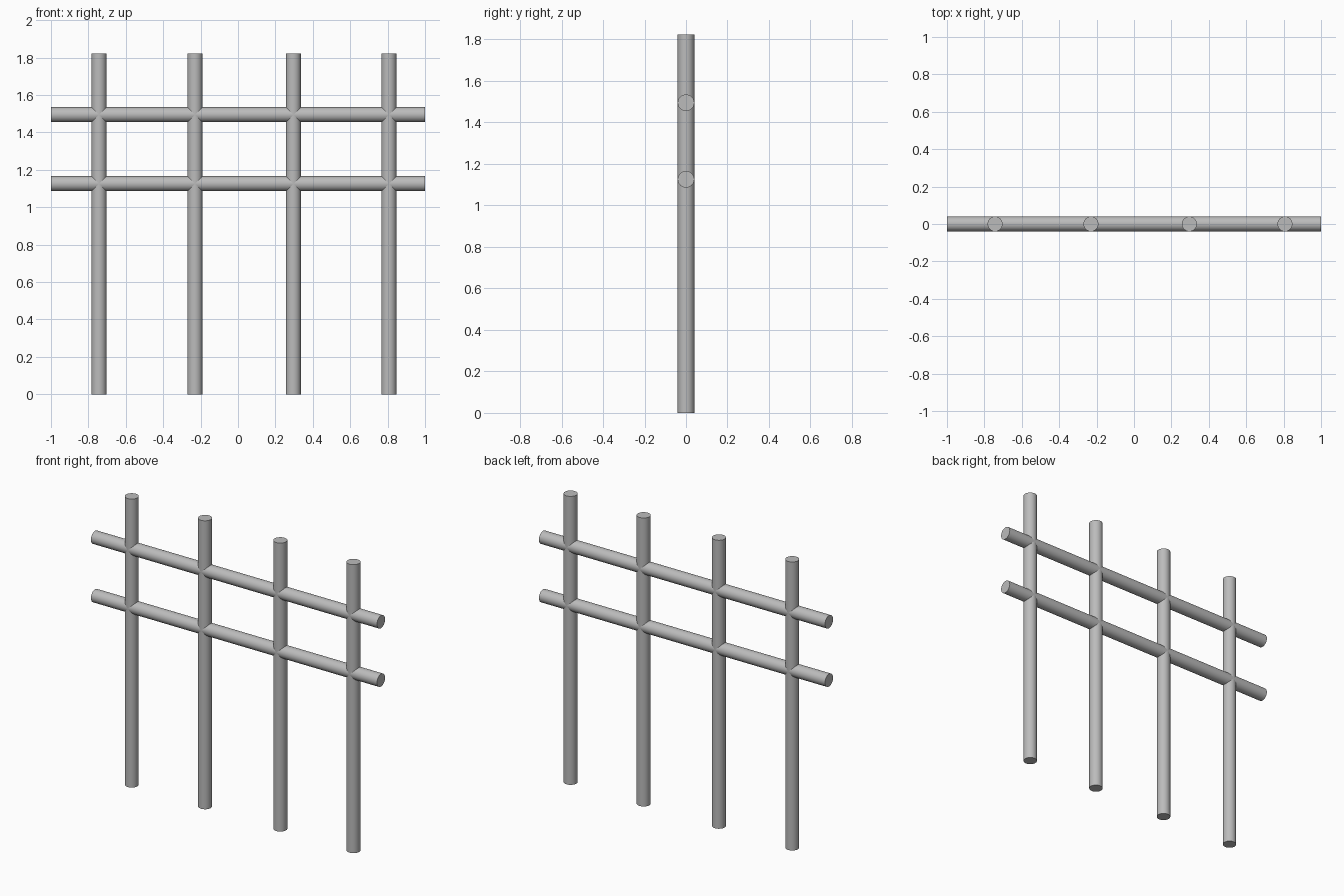
import bpy
import math

cube = bpy.data.objects.get("Cube")
if cube:
    bpy.data.objects.remove(cube, do_unlink=True)

RADIUS = 0.04
POST_HEIGHT = 1.823
RAIL_LENGTH = 2.0

# Plain grey metal
grey = bpy.data.materials.new("grey_metal")
grey.use_nodes = True
colour = (0.5, 0.5, 0.5, 1)
grey.diffuse_color = colour
grey.node_tree.nodes["Principled BSDF"].inputs["Base Color"].default_value = colour


def add_tube(name, length, location, rotation=(0, 0, 0)):
    bpy.ops.mesh.primitive_cylinder_add(
        vertices=48, radius=RADIUS, depth=length, location=location, rotation=rotation)
    tube = bpy.context.object
    tube.name = name
    tube.data.materials.append(grey)
    bpy.ops.object.shade_smooth_by_angle(angle=math.radians(30))


# Upright posts
for i, x in enumerate((-0.743, -0.23, 0.296, 0.807), start=1):
    add_tube(f"post_{i}", POST_HEIGHT, (x, 0, POST_HEIGHT / 2))

# Horizontal rails
for name, z in (("lower_rail", 1.126), ("upper_rail", 1.495)):
    add_tube(name, RAIL_LENGTH, (0, 0, z), (0, math.pi / 2, 0))
